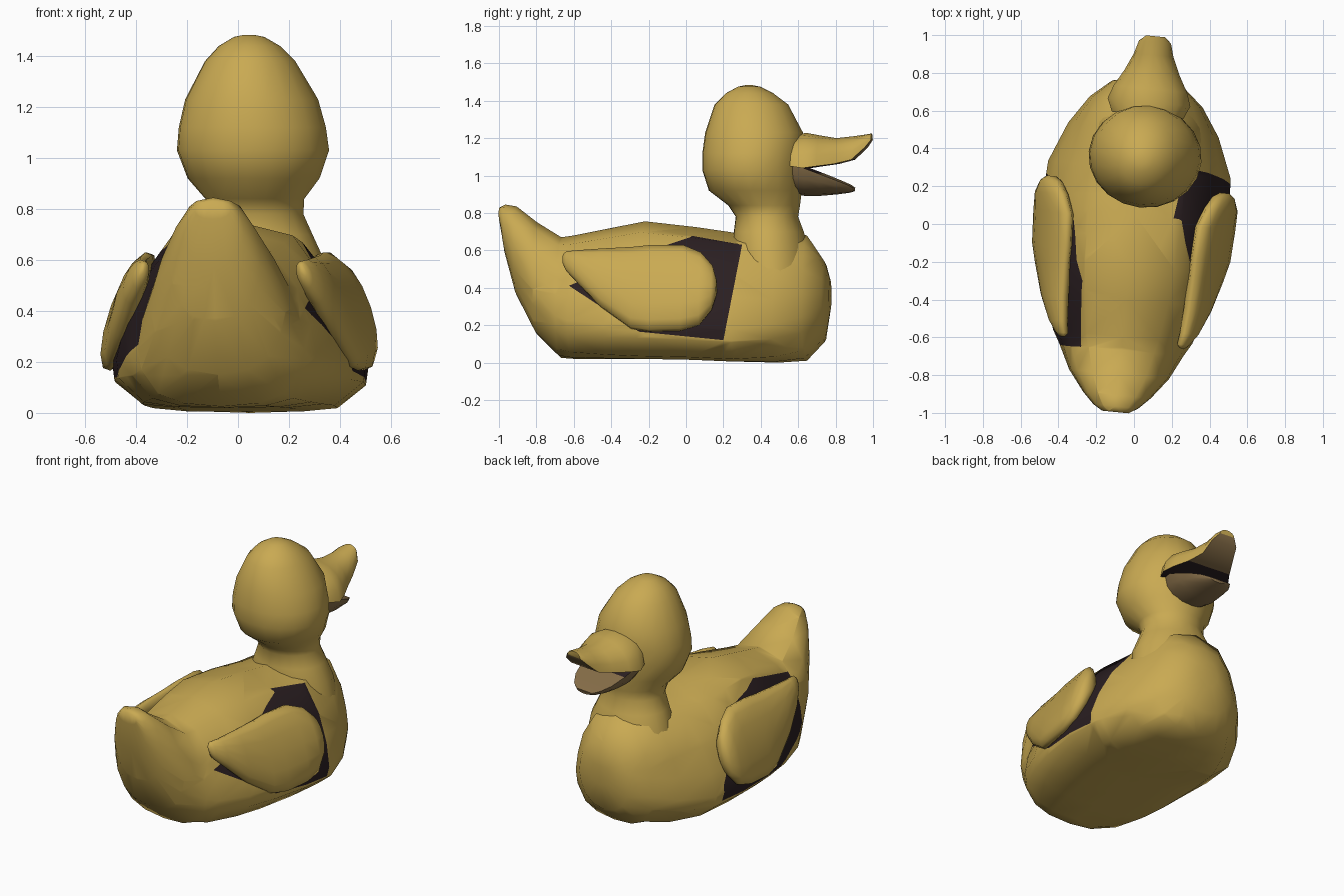
import bpy, bmesh, math
from mathutils import Vector, Matrix

if "Cube" in bpy.data.objects:
    bpy.data.objects.remove(bpy.data.objects["Cube"])

YAW = Matrix.Rotation(math.radians(-5.7), 4, 'Z')   # whole bird is turned slightly


def mat(name, rgb):
    m = bpy.data.materials.new(name)
    m.diffuse_color = (*rgb, 1)
    m.use_nodes = True
    m.node_tree.nodes["Principled BSDF"].inputs["Base Color"].default_value = m.diffuse_color
    return m


YELLOW = mat("dull_yellow", (0.585, 0.40, 0.085))
DARK = mat("dark_brown", (0.024, 0.014, 0.016))
BROWN = mat("beak_brown", (0.24, 0.155, 0.065))


def inside(poly, y, z):
    """True if (y, z) lies in a convex polygon listed clockwise."""
    return all((b[0] - a[0]) * (z - a[1]) - (b[1] - a[1]) * (y - a[0]) <= 0
               for a, b in zip(poly, poly[1:] + poly[:1]))


def loft(name, rings, mats, rule=None, angle=70, patches=()):
    """Skin closed rings, cap both ends; rule(ring, segment) gives a material index.
    patches are (side, side-view polygon) areas cut into the skin with material 1."""
    bm = bmesh.new()
    vs = [[bm.verts.new(YAW @ Vector(p)) for p in r] for r in rings]
    n = len(rings[0])
    for i in range(len(vs) - 1):
        for j in range(n):
            k = (j + 1) % n
            f = bm.faces.new((vs[i][j], vs[i][k], vs[i + 1][k], vs[i + 1][j]))
            if rule:
                f.material_index = rule(i, j)
    bm.faces.new(vs[0])
    bm.faces.new(vs[-1])
    bmesh.ops.recalc_face_normals(bm, faces=bm.faces)
    if patches:
        bmesh.ops.triangulate(bm, faces=bm.faces)
    for side, poly in patches:
        for a, b in zip(poly, poly[1:] + poly[:1]):
            fs = [f for f in bm.faces if f.calc_center_median().x * side > .12]
            geom = fs + list({e for f in fs for e in f.edges}) + list({v for f in fs for v in f.verts})
            bmesh.ops.bisect_plane(bm, geom=geom, dist=1e-5, plane_co=(0, *a),
                                   plane_no=(0, b[1] - a[1], a[0] - b[0]))
        for f in bm.faces:
            c = f.calc_center_median()
            if c.x * side > .12 and inside(poly, c.y, c.z):
                f.material_index = 1
    me = bpy.data.meshes.new(name)
    bm.to_mesh(me)
    bm.free()
    ob = bpy.data.objects.new(name, me)
    bpy.context.collection.objects.link(ob)
    for m in mats:
        me.materials.append(m)
    bpy.ops.object.select_all(action='DESELECT')
    ob.select_set(True)
    bpy.context.view_layer.objects.active = ob
    bpy.ops.object.shade_smooth_by_angle(angle=math.radians(angle))
    return ob


# Body with upturned tail: half sections (width, height) blended from boat-like to round
HULL = [(0, 0), (.45, 0), (.75, .02), (.98, .15), (1, .25), (.92, .45), (.77, .68), (.5, .92), (0, 1)]
ROUND = [(0, 0), (.45, .04), (.75, .14), (.93, .3), (1, .45), (.97, .6), (.85, .78), (.55, .95), (0, 1)]
# y, bottom, top, half width, roundness
BODY = [(-1.0, .76, .83, .07, 1), (-.97, .58, .845, .12, 1), (-.91, .36, .835, .18, 1),
        (-.80, .15, .75, .265, .8), (-.67, .025, .67, .33, .5), (-.60, .02, .68, .37, .3),
        (-.40, .02, .72, .44, .1), (-.22, .02, .755, .475, 0), (.05, .015, .725, .5, 0),
        (.29, .005, .69, .485, 0), (.50, .0, .70, .40, .2), (.65, .01, .68, .30, .5),
        (.745, .11, .54, .19, 1), (.775, .28, .44, .07, 1)]


def body_ring(y, zb, zt, hw, t):
    half = []
    for (a, b), (c, d) in zip(HULL, ROUND):
        half.append((hw * (a + (c - a) * t), y, zb + (zt - zb) * (b + (d - b) * t)))
    return half + [(-p[0], p[1], p[2]) for p in half[-2:0:-1]]


# Dark patches on the flanks behind the wings, as side-view polygons
RIGHT = [(-.67, .44), (-.1, .63), (.02, .68), (.30, .63), (.20, .12), (-.25, .165)]
LEFT = [(-.64, .27), (-.65, .57), (-.3, .66), (.02, .58), (.26, .22), (.28, .13), (-.3, .14)]
loft("body", [body_ring(*s) for s in BODY], [YELLOW, DARK], patches=((1, RIGHT), (-1, LEFT)))

# Neck and head: z, back y, front y, half width
HEAD = [(.42, .27, .69, .30), (.60, .25, .665, .27), (.70, .26, .635, .225), (.78, .27, .605, .19),
        (.84, .23, .615, .195), (.92, .125, .625, .26), (1.03, .09, .63, .30), (1.12, .09, .635, .29),
        (1.23, .105, .63, .262), (1.38, .155, .55, .178), (1.44, .215, .47, .12), (1.475, .28, .40, .06),
        (1.483, .32, .36, .02)]
loft("head_and_neck",
     [[(.024 - max(0, z - 1) * .03 + hw * math.cos(a), (y0 + y1) / 2 + (y1 - y0) / 2 * math.sin(a), z)
       for a in [math.tau * k / 20 for k in range(20)]] for z, y0, y1, hw in HEAD], [YELLOW])


# Beak halves: dome with a flat mouth side; z0 is the mouth side, z1 the outer side
def beak(name, stations, outer, throat):
    """Mouth side is dark near the throat and brown toward the tip."""
    n = 8
    rings = [[(.015 + hw * math.cos(math.pi * k / n), y, z0 + (z1 - z0) * math.sin(math.pi * k / n))
              for k in range(n + 1)] for y, z0, z1, hw in stations]
    loft(name, rings, [outer, DARK, BROWN], lambda i, j: 0 if j != n else 1 if i < throat else 2, 50)


beak("upper_beak", [(.58, 1.05, 1.22, .19), (.65, 1.04, 1.228, .22), (.72, 1.05, 1.215, .195),
                    (.81, 1.062, 1.2, .145), (.90, 1.085, 1.21, .105), (.97, 1.15, 1.22, .085),
                    (1.0, 1.19, 1.225, .05)], YELLOW, 3)
beak("lower_beak", [(.58, 1.05, .90, .16), (.65, 1.04, .89, .175), (.73, 1.01, .892, .165),
                    (.82, .975, .90, .14), (.88, .95, .908, .10), (.905, .935, .915, .06)], BROWN, 2)

# Wings: y, bottom z, top z, bottom x, top x, half thickness
WING = [(.21, .36, .44, .47, .45, .025), (.185, .28, .52, .495, .42, .05), (.12, .2, .59, .515, .385, .065),
        (.02, .17, .63, .515, .345, .07), (-.15, .165, .63, .505, .335, .07), (-.25, .18, .62, .48, .335, .065),
        (-.42, .30, .61, .43, .33, .058), (-.55, .43, .6, .375, .32, .045), (-.61, .49, .595, .34, .305, .03),
        (-.63, .53, .58, .33, .31, .012)]


def wing_ring(side, y, zb, zt, xb, xt, th):
    mid = Vector(((xb + xt) / 2, y, (zb + zt) / 2))
    up = Vector((xt - xb, 0, zt - zb)) / 2
    out = Vector((up.z, 0, -up.x)).normalized() * th
    pts = [mid + up * math.sin(a) + out * math.cos(a) for a in [math.tau * k / 14 for k in range(14)]]
    return [(p.x * side, p.y, p.z) for p in pts]


for side, label in ((1, "right"), (-1, "left")):
    loft(label + "_wing", [wing_ring(side, *s) for s in WING], [YELLOW])
